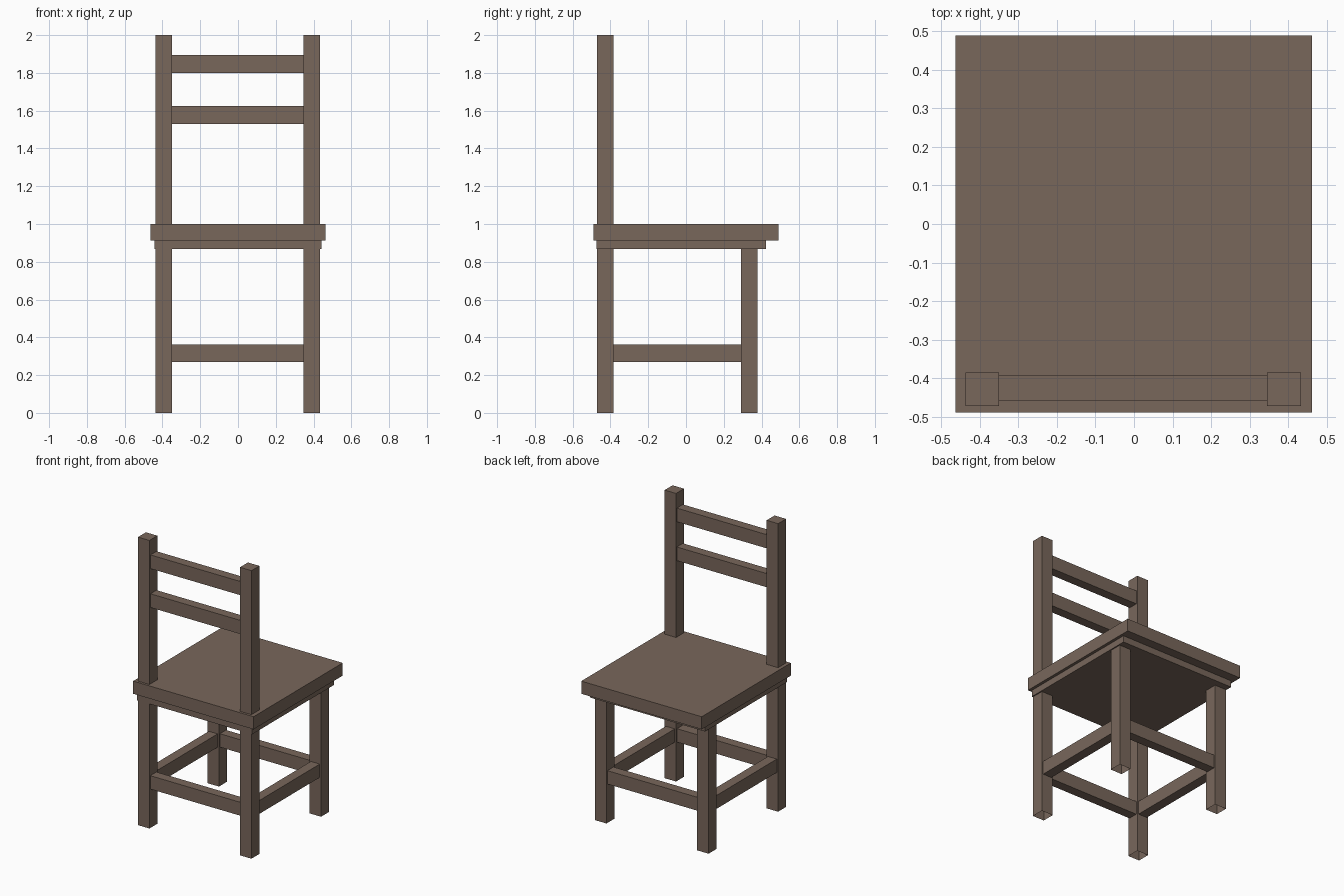
import bpy, bmesh
from mathutils import Vector

if "Cube" in bpy.data.objects:
    bpy.data.objects.remove(bpy.data.objects["Cube"])

wood = bpy.data.materials.new("brown_wood")
wood.diffuse_color = (0.19, 0.135, 0.105, 1)
wood.use_nodes = True
wood.node_tree.nodes["Principled BSDF"].inputs["Base Color"].default_value = wood.diffuse_color


def box(name, x, y, z, open_bottom=False):
    """Box spanning the given (min, max) ranges."""
    bm = bmesh.new()
    bmesh.ops.create_cube(bm, size=1)
    for v in bm.verts:
        v.co = Vector([lo + (c + 0.5) * (hi - lo) for c, (lo, hi) in zip(v.co, (x, y, z))])
    bm.normal_update()
    if open_bottom:
        feet = [f for f in bm.faces if f.normal.z < -0.9]
        bmesh.ops.delete(bm, geom=feet, context='FACES_ONLY')
    mesh = bpy.data.meshes.new(name)
    bm.to_mesh(mesh)
    bm.free()
    mesh.materials.append(wood)
    obj = bpy.data.objects.new(name, mesh)
    bpy.context.collection.objects.link(obj)


LEFT, RIGHT = (-0.438, -0.35), (0.346, 0.434)      # leg x ranges
POST_Y, LEG_Y = (-0.472, -0.385), (0.291, 0.378)   # leg y ranges
SPAN_X, SPAN_Y = (LEFT[1], RIGHT[0]), (POST_Y[1], LEG_Y[0])
RAIL_Z = (0.27, 0.363)


def inset(r, d=0.01):
    return (r[0] + d, r[1] - d)


# Seat board and the thinner panel under it
box("seat", (-0.463, 0.462), (-0.489, 0.489), (0.912, 1.0))
box("seat_base", (-0.443, 0.442), (-0.475, 0.424), (0.867, 0.912))

# Tall posts, short legs and side stretchers
for side, x in (("left", LEFT), ("right", RIGHT)):
    box(f"{side}_back_post", x, POST_Y, (0, 2), True)
    box(f"{side}_short_leg", x, LEG_Y, (0, 0.867), True)
    box(f"{side}_stretcher", inset(x), SPAN_Y, RAIL_Z)

# Cross stretchers
for end, y in (("post", POST_Y), ("leg", LEG_Y)):
    box(f"{end}_cross_stretcher", SPAN_X, inset(y), RAIL_Z)

# Backrest slats
for name, z in (("lower", (1.53, 1.625)), ("upper", (1.80, 1.895))):
    box(f"{name}_back_slat", SPAN_X, (-0.46, -0.394), z)
